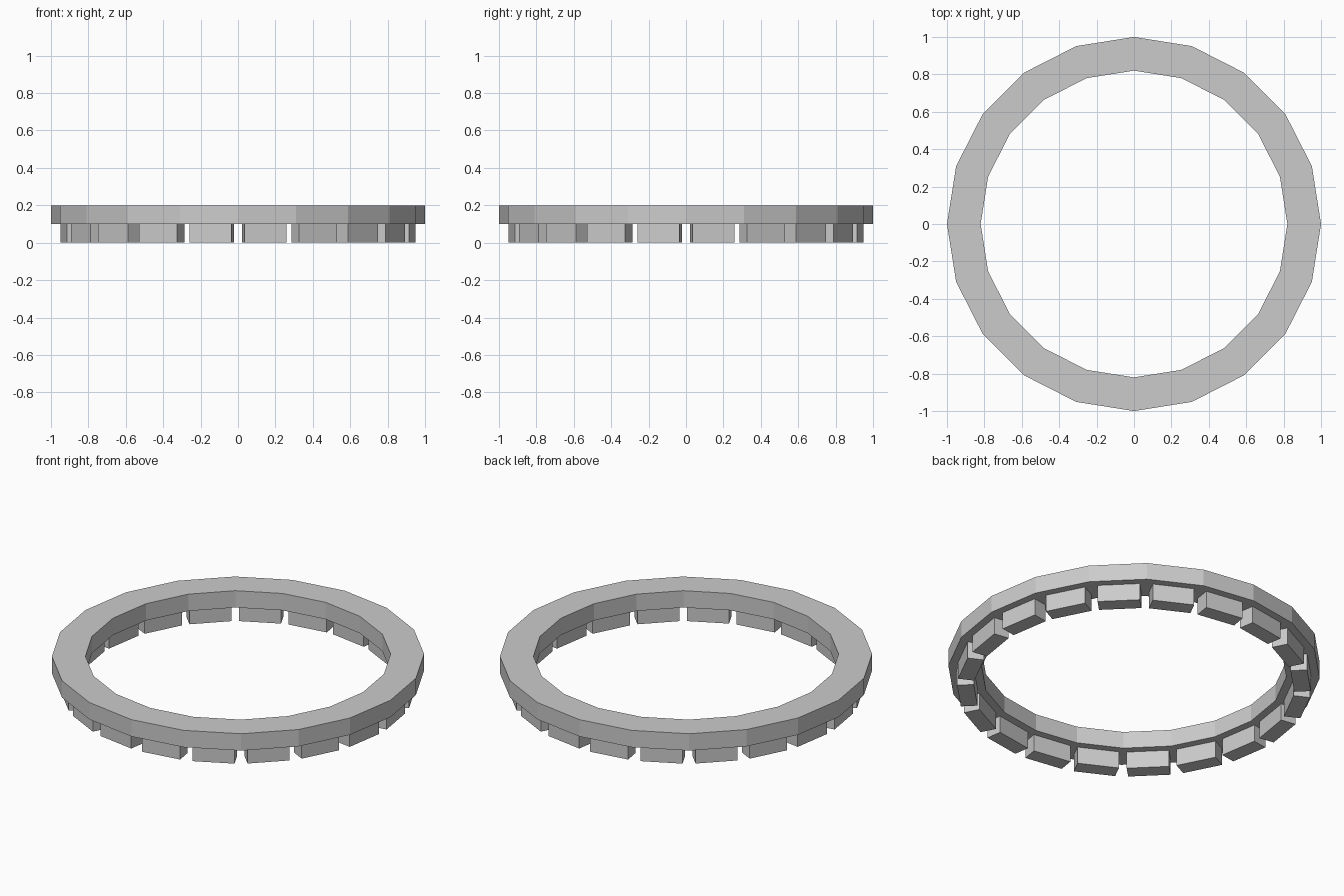
import bpy, bmesh, math
from mathutils import Matrix

if "Cube" in bpy.data.objects:
    bpy.data.objects.remove(bpy.data.objects["Cube"])

SIDES = 20
STEP = 2 * math.pi / SIDES

grey = bpy.data.materials.new("light_grey")
grey.diffuse_color = (0.6, 0.6, 0.6, 1)
grey.use_nodes = True
grey.node_tree.nodes["Principled BSDF"].inputs["Base Color"].default_value = grey.diffuse_color


def add_object(name, bm):
    bmesh.ops.recalc_face_normals(bm, faces=bm.faces)
    mesh = bpy.data.meshes.new(name)
    bm.to_mesh(mesh)
    bm.free()
    mesh.materials.append(grey)
    obj = bpy.data.objects.new(name, mesh)
    bpy.context.collection.objects.link(obj)
    return obj


# Ring: rectangular section swept round in flat segments
bm = bmesh.new()
section = [(0.82, 0.1), (1.0, 0.1), (1.0, 0.2), (0.82, 0.2)]
loops = [[bm.verts.new((r * math.cos(i * STEP), r * math.sin(i * STEP), z))
          for r, z in section] for i in range(SIDES)]
for i in range(SIDES):
    a, b = loops[i], loops[(i + 1) % SIDES]
    for j in range(4):
        k = (j + 1) % 4
        bm.faces.new((a[j], b[j], b[k], a[k]))
add_object("ring", bm)

# Teeth: one block under the middle of each ring segment
bm = bmesh.new()
for i in range(SIDES):
    mat = (Matrix.Rotation((i + 0.5) * STEP, 4, 'Z')
           @ Matrix.Translation((0.899, 0, 0.05))
           @ Matrix.Diagonal((0.09, 0.228, 0.1, 1)))
    bmesh.ops.create_cube(bm, size=1, matrix=mat)
add_object("teeth", bm)
